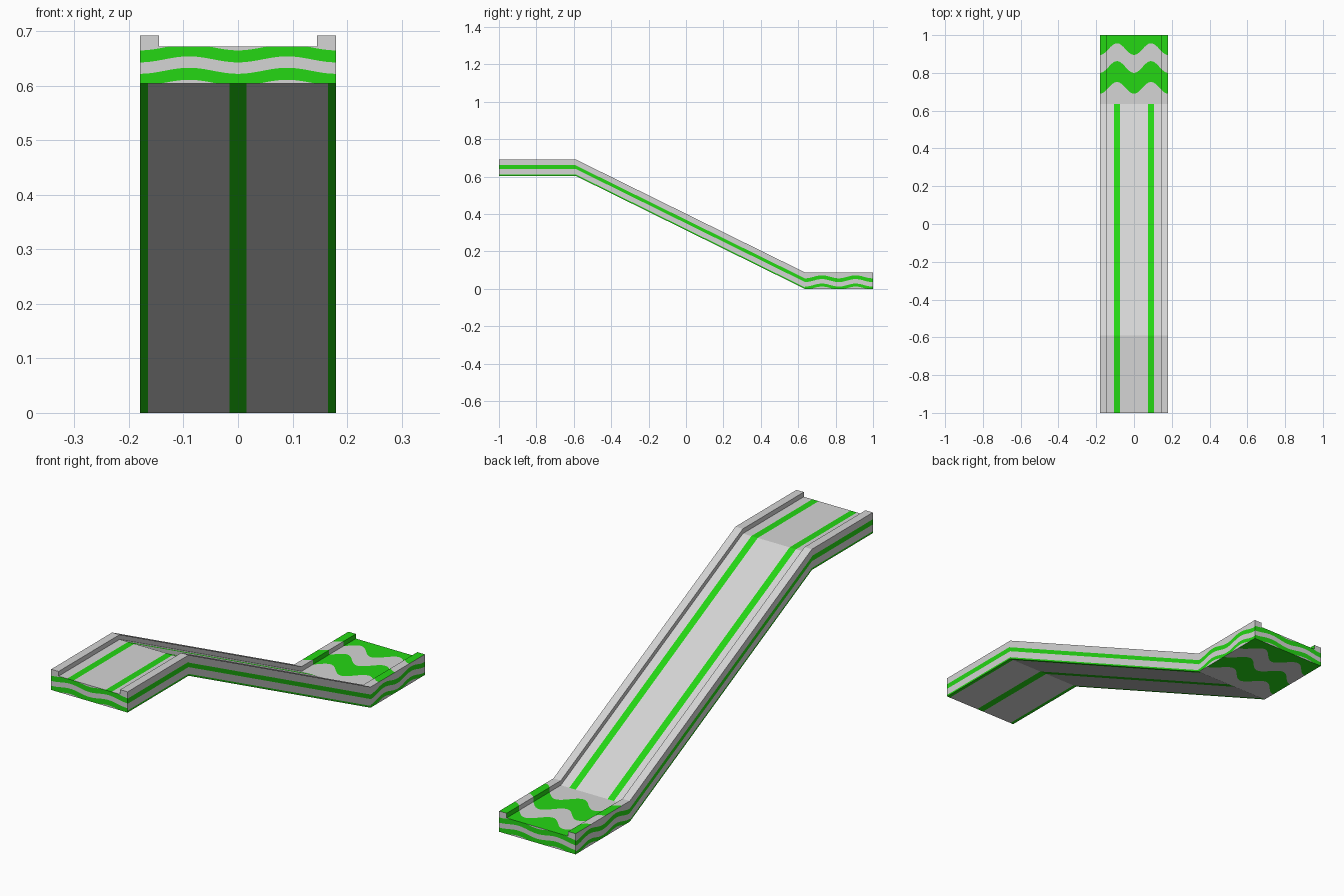
import bpy, bmesh, math
from mathutils import Vector

if "Cube" in bpy.data.objects:
    bpy.data.objects.remove(bpy.data.objects["Cube"])

W, RAIL_IN, DECK, TOP = 0.18, 0.145, 0.068, 0.088   # half width, rail inner face, deck and rail heights
Y0, Y1, Y2, Y3 = -1.0, -0.59, 0.635, 1.0            # ends and bends of the ramp
HIGH = 0.604
GREY, GREEN = 0, 1


def material(name, rgb):
    m = bpy.data.materials.new(name)
    m.diffuse_color = (*rgb, 1)
    m.use_nodes = True
    m.node_tree.nodes["Principled BSDF"].inputs["Base Color"].default_value = m.diffuse_color
    return m


MATS = [material("light grey", (0.66, 0.66, 0.66)), material("bright green", (0.018, 0.68, 0.007))]


def base(y):
    """Height of the underside along the ramp."""
    return HIGH * min(1, max(0, (Y2 - y) / (Y2 - Y1)))


def wave(s, amp, phase=0.0):
    return amp * (1 - math.cos(2 * math.pi * (s - phase) / 0.18)) / 2


def panel(bm, point, out, s_range, t_range, cuts=(), first=GREY, amp=0.0, phase=0.0):
    """Surface patch split into alternating colour bands by (wavy) cuts in t."""
    s0, s1 = s_range
    lo, hi = t_range
    n = max(1, round((s1 - s0) / 0.0075)) if amp else 1

    def levels(s):
        return [lo] + [min(hi, max(lo, c + wave(s, amp, phase))) for c in cuts] + [hi]

    for i in range(n):
        a, b = s0 + (s1 - s0) * i / n, s0 + (s1 - s0) * (i + 1) / n
        la, lb = levels(a), levels(b)
        for k in range(len(la) - 1):
            if la[k + 1] - la[k] < 1e-5 and lb[k + 1] - lb[k] < 1e-5:
                continue
            pts = [point(a, la[k]), point(b, lb[k]), point(b, lb[k + 1]), point(a, la[k + 1])]
            f = bm.faces.new([bm.verts.new(p) for p in pts])
            f.material_index = (first + k) % 2
            f.normal_update()
            if f.normal.dot(Vector(out)) < 0:
                f.normal_flip()


def finish(bm, name):
    bmesh.ops.remove_doubles(bm, verts=bm.verts, dist=1e-5)
    me = bpy.data.meshes.new(name)
    bm.to_mesh(me)
    bm.free()
    for m in MATS:
        me.materials.append(m)
    bpy.context.collection.objects.link(bpy.data.objects.new(name, me))


UP, DOWN = (0, 0, 1), (0, 0, -1)
ZIGZAG = (0.69, 0.80, 0.895)
END_CUTS = (0.018, 0.039, 0.061)

# Deck: running surface, underside and both ends
bm = bmesh.new()
for s in ((Y0, Y1), (Y1, Y2)):
    panel(bm, lambda y, x: (x, y, base(y) + DECK), UP, s, (-RAIL_IN, RAIL_IN),
          (-0.105, -0.075, 0.075, 0.105))
    panel(bm, lambda y, x: (x, y, base(y)), DOWN, s, (-W, W),
          (-0.165, -0.016, 0.016, 0.165), GREEN)
panel(bm, lambda x, y: (x, y, DECK), UP, (-RAIL_IN, RAIL_IN), (Y2, Y3), ZIGZAG, GREY, 0.062)
panel(bm, lambda x, y: (x, y, 0), DOWN, (-W, W), (Y2, Y3), ZIGZAG, GREY, 0.062)
for y, d in ((Y0, -1), (Y3, 1)):
    panel(bm, lambda x, z: (x, y, base(y) + z), (0, d, 0), (-W, W), (0, DECK),
          (-0.004,) + END_CUTS, GREY, 0.011)
finish(bm, "ramp_deck")

# Side rails: outer wall, top, inner wall and end caps
for name, sd in (("left_rail", -1), ("right_rail", 1)):
    bm = bmesh.new()
    for s, cuts in (((Y0, Y1), (0.008, 0.037, 0.059)), ((Y1, Y2), (0.008, 0.037, 0.056))):
        panel(bm, lambda y, z: (sd * W, y, base(y) + z), (sd, 0, 0), s, (0, TOP), cuts, GREEN)
        panel(bm, lambda y, x: (sd * x, y, base(y) + TOP), UP, s, (RAIL_IN, W))
        panel(bm, lambda y, z: (sd * RAIL_IN, y, base(y) + z), (-sd, 0, 0), s, (DECK, TOP))
    panel(bm, lambda y, z: (sd * W, y, z), (sd, 0, 0), (Y2, Y3), (0, TOP),
          (-0.004, 0.012, 0.036, 0.056), GREY, 0.016, 0.637)
    panel(bm, lambda x, y: (sd * x, y, TOP), UP, (RAIL_IN, W), (Y2, Y3), ZIGZAG, GREY, 0.062)
    edge = [c + wave(RAIL_IN, 0.062) for c in ZIGZAG]
    panel(bm, lambda z, y: (sd * RAIL_IN, y, z), (-sd, 0, 0), (DECK, TOP), (Y2, Y3), edge)
    for y, d in ((Y0, -1), (Y3, 1)):
        panel(bm, lambda x, z: (sd * x, y, base(y) + z), (0, d, 0), (RAIL_IN, W), (DECK, TOP))
    finish(bm, name)
